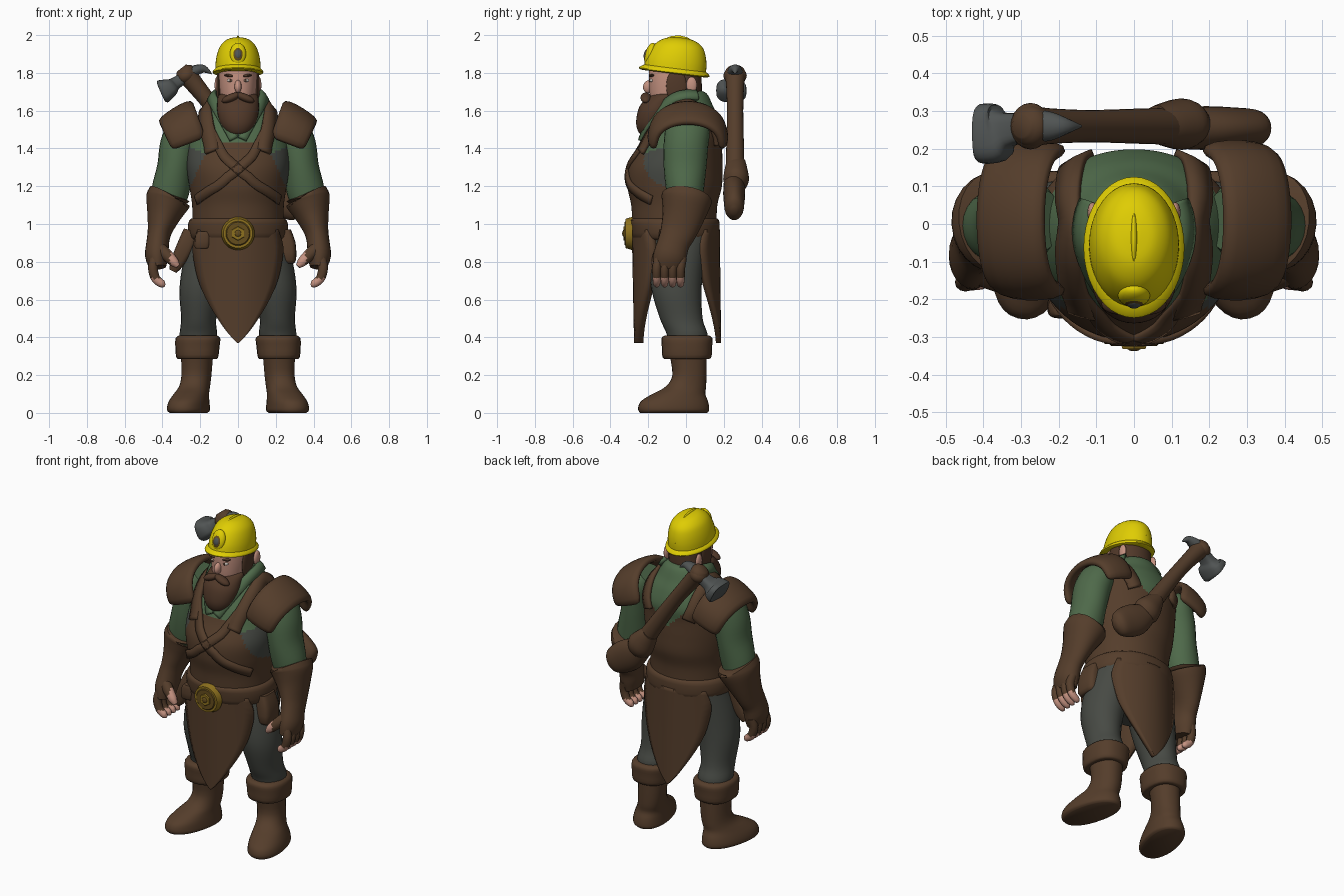
import bpy, bmesh, math
from mathutils import Vector, Matrix
from mathutils.bvhtree import BVHTree

if "Cube" in bpy.data.objects:
    bpy.data.objects.remove(bpy.data.objects["Cube"])


def material(name, r, g, b):
    m = bpy.data.materials.new(name)
    m.diffuse_color = (r, g, b, 1)
    m.use_nodes = True
    m.node_tree.nodes["Principled BSDF"].inputs["Base Color"].default_value = m.diffuse_color
    return m


LEATHER = material("brown leather", .09, .047, .024)
HAIR = material("dark brown hair", .082, .04, .022)
GREEN = material("green cloth", .077, .142, .068)
GREY = material("grey cloth", .063, .068, .058)
SKIN = material("skin", .56, .29, .22)
YELLOW = material("helmet yellow", .74, .61, .001)
GOLD = material("gold", .27, .165, .013)
DARK_GOLD = material("dark gold", .13, .075, .012)
STEEL = material("steel", .08, .088, .087)
WHITE = material("eye white", .6, .55, .5)


def finish(name, bm, mats, angle=45):
    bmesh.ops.recalc_face_normals(bm, faces=bm.faces)
    me = bpy.data.meshes.new(name)
    bm.to_mesh(me)
    bm.free()
    for m in mats if isinstance(mats, list) else [mats]:
        me.materials.append(m)
    ob = bpy.data.objects.new(name, me)
    bpy.context.collection.objects.link(ob)
    bpy.ops.object.select_all(action='DESELECT')
    ob.select_set(True)
    bpy.context.view_layer.objects.active = ob
    bpy.ops.object.shade_smooth_by_angle(angle=math.radians(angle))
    return ob


def smooth_rings(rows, k):
    """Catmull-Rom interpolation of number rows."""
    rows = [Vector(r) for r in rows]
    out = []
    for i in range(len(rows) - 1):
        a, b, c, d = rows[max(i - 1, 0)], rows[i], rows[i + 1], rows[min(i + 2, len(rows) - 1)]
        for j in range(k):
            t = j / k
            out.append(.5 * (2 * b + (c - a) * t + (2 * a - 5 * b + 4 * c - d) * t * t
                             + (3 * b - a - 3 * c + d) * t ** 3))
    return out + [rows[-1]]


def loft(name, rings, mats, k=4, n=24, path=False, power=2, rot=0, rule=None, turn=None):
    """Skin over ellipses (x, y, z, rx, ry), flat or square to the path."""
    rows = smooth_rings(rings, k)
    cen = [Vector(r[:3]) for r in rows]
    bm, loops = bmesh.new(), []
    for i, r in enumerate(rows):
        t = (cen[min(i + 1, len(cen) - 1)] - cen[max(i - 1, 0)]).normalized() if path else Vector((0, 0, 1))
        e1 = Vector((0, 1, 0)).cross(t).normalized()
        e2 = t.cross(e1)
        loop = []
        for j in range(n):
            a = 2 * math.pi * j / n
            c, s = math.cos(a), math.sin(a)
            c = math.copysign(abs(c) ** (2 / power), c) * max(r[3], .001)
            s = math.copysign(abs(s) ** (2 / power), s) * max(r[4], .001)
            c, s = c * math.cos(rot) - s * math.sin(rot), c * math.sin(rot) + s * math.cos(rot)
            loop.append(bm.verts.new(cen[i] + e1 * c + e2 * s))
        loops.append(loop)
    for p, q in zip(loops, loops[1:]):
        for j in range(n):
            bm.faces.new((p[j], p[(j + 1) % n], q[(j + 1) % n], q[j]))
    bm.faces.new(loops[0])
    bm.faces.new(loops[-1])
    if turn:
        bmesh.ops.rotate(bm, verts=bm.verts, cent=turn[0], matrix=Matrix.Rotation(turn[1], 3, 'X'))
    if rule:
        for f in bm.faces:
            f.material_index = rule(f.calc_center_median())
    return finish(name, bm, mats)


def blob(name, loc, size, mat, ry=0, rx=0, upper=False):
    bm = bmesh.new()
    bmesh.ops.create_uvsphere(bm, u_segments=20, v_segments=12, radius=1)
    if upper:
        bmesh.ops.delete(bm, geom=[v for v in bm.verts if v.co.z < .2], context='VERTS')
    m = Matrix.Translation(loc) @ Matrix.Rotation(ry, 4, 'Y') @ Matrix.Rotation(rx, 4, 'X')
    bm.transform(m @ Matrix.Diagonal((*size, 1)))
    return finish(name, bm, mat)


def disc(name, y, z, r, depth, mat, sides=32):
    bm = bmesh.new()
    bmesh.ops.create_cone(bm, cap_ends=True, segments=sides, radius1=r, radius2=r * .88, depth=depth)
    bm.transform(Matrix.Translation((0, y, z)) @ Matrix.Rotation(math.pi / 2, 4, 'X'))
    return finish(name, bm, mat, 30)


def sheet(name, grid, mat, thick, sub=0, offset=0):
    bm = bmesh.new()
    vs = [[bm.verts.new(p) for p in row] for row in grid]
    for a, b in zip(vs, vs[1:]):
        for j in range(len(a) - 1):
            bm.faces.new((a[j], a[j + 1], b[j + 1], b[j]))
    ob = finish(name, bm, mat)
    s = ob.modifiers.new("thickness", 'SOLIDIFY')
    s.thickness, s.offset = thick, offset
    if sub:
        ob.modifiers.new("round", 'SUBSURF').levels = sub
        ob.modifiers["round"].render_levels = sub
    return ob


# Torso: apron, shirt and side panels coloured by region
def torso_rule(c):
    x = abs(c.x)
    if c.y > .02:
        return 0 if c.z < min(1.36 + x * .9, 1.52) else 1
    if c.z < 1.43 and x < .145 + (1.43 - c.z) * .47 or c.z < 1.19:
        return 0
    return 2 if c.z < 1.3 + x * .42 else 1


torso = loft("torso", [(0, -.05, .9, .23, .2), (0, -.06, .98, .24, .22), (0, -.062, 1.1, .243, .228),
                       (0, -.06, 1.2, .258, .25), (0, -.055, 1.3, .272, .248), (0, -.03, 1.4, .272, .222),
                       (0, -.01, 1.48, .26, .208), (0, 0, 1.56, .215, .175), (0, 0, 1.62, .165, .145),
                       (0, -.005, 1.69, .12, .115), (0, -.01, 1.71, .07, .07)],
             [LEATHER, GREEN, GREY], k=8, n=96, power=2.05, rule=torso_rule)
tree = BVHTree.FromPolygons([v.co for v in torso.data.vertices], [p.vertices for p in torso.data.polygons])


def band(name, pts, width, mat, lift=.01, thick=.022):
    """Strap laid on the torso surface."""
    pts = smooth_rings(pts, 8)
    grid = []
    for i, p in enumerate(pts):
        q, nrm, _, _ = tree.find_nearest(p)
        t = pts[min(i + 1, len(pts) - 1)] - pts[max(i - 1, 0)]
        side = t.cross(nrm).normalized() * width / 2
        row = []
        for u in (-1, 0, 1):
            h, hn, _, _ = tree.find_nearest(q + side * u)
            row.append(h + hn * lift)
        grid.append(row)
    return sheet(name, grid, mat, thick)


for s, side in ((-1, "left"), (1, "right")):
    band(side + "_cross_strap", [(.2 * s, -.16, 1.58), (.13 * s, -.3, 1.45), (0, -.4, 1.31),
                                 (-.13 * s, -.36, 1.2), (-.25 * s, -.2, 1.12)], .05, LEATHER, .006, .018)
    band(side + "_shoulder_strap", [(.15 * s, -.27, 1.4), (.18 * s, -.16, 1.55), (.19 * s, 0, 1.64),
                                    (.19 * s, .14, 1.57), (.16 * s, .22, 1.42)], .075, LEATHER, .008)
    band(side + "_collar", [(.12 * s, .06, 1.68), (.13 * s, -.06, 1.66), (.09 * s, -.16, 1.58),
                            (.02 * s, -.26, 1.46)], .055, GREEN, .01)

# Shoulder pads: arched plates sloping outward
for s, side in ((-1, "left"), (1, "right")):
    grid = []
    for i in range(13):
        a = math.pi * i / 12
        c, h = math.cos(a), math.sin(a) ** .7
        rows = [(.165 + .07 * h, 1.455 + .188 * h, .185), (.235 + .065 * h, 1.43 + .187 * h, .198),
                (.305 + .065 * h, 1.405 + .167 * h, .195), (.35 + .067 * h, 1.385 + .146 * h, .175)]
        grid.append([(x * s, .01 + r * c, z) for x, z, r in rows])
    sheet(side + "_shoulder_pad", grid, LEATHER, .045, sub=1)

# Belt, buckle and hips
loft("belt", [(0, -.055, .915, .24, .205), (0, -.055, .93, .26, .23), (0, -.057, .98, .266, .235),
              (0, -.06, 1.02, .258, .235), (0, -.06, 1.03, .24, .22)], LEATHER, k=2, n=48, power=2.1)
disc("buckle", -.302, .95, .088, .035, GOLD)
disc("buckle_inset", -.3205, .95, .068, .008, DARK_GOLD)
disc("buckle_boss", -.325, .95, .04, .014, GOLD, 6)
blob("buckle_stud", (0, -.33, .95), (.018, .008, .018), DARK_GOLD)
loft("hips", [(0, -.03, .72, .14, .1), (0, -.03, .8, .22, .15), (0, -.04, .95, .24, .19)], GREY, n=32)

# Apron flaps tapering to a point
widths = [(.97, .2), (.88, .225), (.78, .215), (.68, .19), (.57, .14), (.46, .075), (.4, .03), (.37, .004)]
for name, y0, y1, d, thick in (("front_apron_flap", -.262, -.25, 1, .05), ("back_apron_flap", .165, .172, -1, .028)):
    grid = []
    for z, w in smooth_rings(widths, 3):
        y = y0 + (y1 - y0) * (.97 - z) / .6
        grid.append([(w * u / 5, y + d * 1.9 * (w * u / 5) ** 2, z) for u in range(-5, 6)])
    sheet(name, grid, LEATHER, thick)

# Pouches and holster at the hips
loft("right_pouch", [(.262, -.08, .79, .03, .05), (.265, -.08, .81, .043, .068), (.26, -.08, .9, .045, .068),
                     (.245, -.08, .97, .035, .06)], LEATHER, k=2, power=3.5)
loft("belt_pouch", [(-.19, -.22, .87, .03, .02), (-.19, -.22, .88, .04, .03), (-.185, -.22, .94, .04, .03),
                    (-.18, -.215, .96, .03, .03)], LEATHER, k=2, power=3.5)
loft("left_holster", [(-.25, -.09, .96, .04, .04), (-.28, -.1, .88, .045, .04), (-.325, -.1, .79, .035, .03),
                      (-.345, -.1, .75, .02, .02)], LEATHER, path=True, power=3)

# Legs, boots, arms and hands
for s, side in ((-1, "left"), (1, "right")):
    def ring(rows):
        return [(r[0] * s, *r[1:]) for r in rows]
    loft(side + "_leg", ring([(.12, -.03, .95, .13, .16), (.162, -.048, .8, .128, .145), (.195, -.05, .65, .115, .132),
                              (.208, -.025, .5, .093, .113), (.21, .005, .42, .099, .108), (.215, .01, .36, .09, .1)]),
         GREY)
    loft(side + "_boot_cuff", ring([(.216, .005, .285, .09, .1), (.216, .005, .292, .11, .128),
                                    (.215, .005, .35, .117, .133), (.212, .005, .395, .118, .135),
                                    (.212, .005, .41, .1, .115)]), LEATHER, k=3, power=2.4)
    loft(side + "_boot", ring([(.262, -.065, 0, .09, .18), (.262, -.065, .012, .104, .19), (.262, -.065, .035, .104, .19),
                               (.258, -.06, .065, .098, .178), (.247, -.038, .1, .088, .142),
                               (.23, 0, .14, .079, .107), (.22, .018, .2, .078, .09),
                               (.217, .012, .3, .083, .097)]), LEATHER, k=3, n=32, power=2.2, rot=.24 * s)
    loft(side + "_sleeve", ring([(.24, .01, 1.56, .06, .08), (.28, .01, 1.51, .09, .115), (.312, 0, 1.42, .1, .118),
                                 (.333, -.005, 1.3, .095, .113), (.357, -.005, 1.18, .1, .1),
                                 (.38, 0, 1.08, .085, .085)]), GREEN, path=True)
    loft(side + "_gauntlet", ring([(.368, .003, 1.125, .095, .11), (.366, .004, 1.137, .117, .134),
                                   (.375, 0, 1.11, .115, .13), (.395, -.015, 1.04, .088, .112),
                                   (.415, -.04, .96, .064, .096), (.425, -.065, .9, .06, .085),
                                   (.43, -.085, .83, .062, .088), (.425, -.095, .77, .045, .08)]),
         LEATHER, path=True, k=3)
    for i in range(4):
        y = -.155 + .042 * i
        loft(f"{side}_finger_{i + 1}", ring([(.44, y + .01, .82, .026, .024), (.45, y, .765, .026, .024),
                                             (.435, y, .71, .024, .022), (.4, y, .682, .02, .018),
                                             (.385, y, .677, .006, .006)]), [LEATHER, SKIN], n=12, path=True,
             rule=lambda c: int(c.z < .71))
    loft(side + "_thumb", ring([(.425, -.12, .88, .034, .034), (.38, -.145, .838, .032, .03),
                                (.34, -.16, .8, .026, .025), (.318, -.165, .775, .013, .013)]),
         [LEATHER, SKIN], n=14, path=True, rule=lambda c: int(abs(c.x) < .36))

# Head, face and beard
loft("head", [(0, -.05, 1.56, .08, .08), (0, -.07, 1.65, .09, .115), (0, -.063, 1.75, .102, .133),
              (0, -.06, 1.84, .1, .135)], SKIN, n=32, power=2.2)
loft("back_hair", [(0, .015, 1.65, .07, .05), (0, .01, 1.69, .1, .072), (0, .0, 1.76, .106, .083),
                   (0, 0, 1.82, .105, .08)], HAIR)
loft("beard", [(0, -.205, 1.465, .02, .02), (0, -.2, 1.485, .06, .05), (0, -.187, 1.53, .092, .077),
               (0, -.165, 1.59, .109, .092), (0, -.14, 1.635, .11, .098), (0, -.11, 1.675, .106, .085),
               (0, -.1, 1.69, .09, .07)], HAIR, n=32)
blob("nose", (0, -.197, 1.727), (.019, .03, .035), SKIN, rx=-.3)
for s, side in ((-1, "left"), (1, "right")):
    blob(side + "_moustache", (.038 * s, -.213, 1.668), (.052, .028, .021), HAIR, ry=.4 * s)
    blob(side + "_sideburn", (.102 * s, -.05, 1.73), (.013, .055, .09), HAIR)
    blob(side + "_eyebrow", (.042 * s, -.18, 1.785), (.032, .016, .008), HAIR, ry=-.1 * s)
    blob(side + "_eye", (.04 * s, -.181, 1.76), (.018, .012, .009), WHITE)
    blob(side + "_pupil", (.04 * s, -.192, 1.76), (.006, .004, .007), HAIR)
    blob(side + "_ear", (.11 * s, .03, 1.735), (.014, .028, .045), SKIN)

# Helmet with brim, ridge and lamp badge
tilt = ((0, -.06, 1.805), -.12)
loft("helmet_brim", [(0, -.062, 1.795, .118, .165), (0, -.062, 1.8, .133, .187), (0, -.062, 1.812, .131, .184),
                     (0, -.06, 1.83, .112, .155)], YELLOW, k=2, n=40, turn=tilt)
loft("helmet_dome", [(0, -.06, 1.81, .12, .165), (0, -.058, 1.86, .118, .161), (0, -.054, 1.91, .108, .146),
                     (0, -.05, 1.95, .09, .122), (0, -.048, 1.978, .058, .08), (0, -.046, 1.988, .02, .03),
                     (0, -.046, 1.989, .001, .001)], YELLOW, n=40, turn=tilt)
blob("helmet_ridge", (0, -.05, 1.81), (.024, .162, .189), YELLOW, rx=-.08, upper=True)
blob("lamp_mount", (0, -.19, 1.9), (.043, .026, .062), YELLOW, rx=-.3)
blob("lamp_frame", (0, -.205, 1.9), (.028, .014, .04), DARK_GOLD, rx=-.3)
blob("lamp_lens", (0, -.211, 1.9), (.019, .012, .026), STEEL, rx=-.3)

# Pick hammer slung on the back
loft("hammer_handle", [(-.30, .26, 1.825, .03, .03), (-.28, .26, 1.8, .055, .055), (-.23, .26, 1.74, .048, .048),
                       (-.12, .26, 1.6, .042, .043), (.02, .26, 1.4, .048, .047), (.12, .26, 1.25, .055, .05)],
     LEATHER, path=True)
loft("hammer_face", [(-.405, .24, 1.698, .055, .07), (-.397, .24, 1.702, .064, .08), (-.36, .242, 1.722, .05, .075),
                     (-.335, .25, 1.742, .034, .045), (-.27, .26, 1.785, .03, .04)], STEEL, path=True, k=3, power=3)
blob("hammer_collar", (-.275, .26, 1.785), (.055, .062, .045), LEATHER, ry=-.45)
loft("hammer_spike", [(-.27, .26, 1.79, .035, .045), (-.22, .26, 1.815, .028, .038), (-.18, .26, 1.82, .02, .022),
                      (-.14, .26, 1.795, .003, .003)], STEEL, path=True, n=12)
loft("holster_knot", [(.06, .265, 1.33, .045, .05), (.09, .265, 1.29, .065, .06), (.13, .265, 1.235, .08, .068),
                      (.16, .26, 1.2, .06, .05)], LEATHER, path=True)
loft("hammer_holster", [(.12, .255, 1.22, .06, .055), (.19, .255, 1.165, .09, .058), (.26, .255, 1.12, .092, .055),
                        (.325, .255, 1.08, .07, .047), (.35, .255, 1.065, .02, .015)], LEATHER, path=True)
